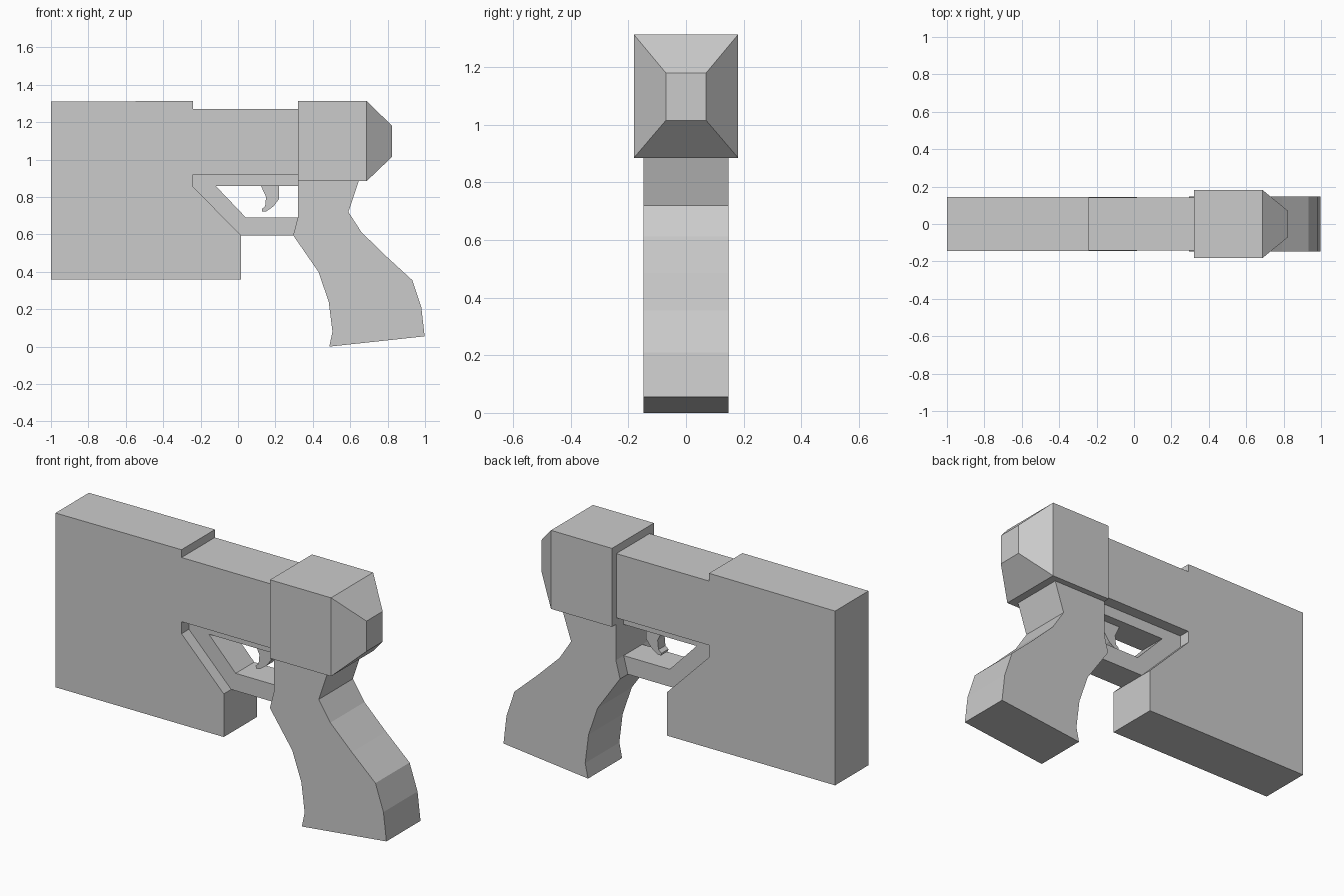
import bpy, bmesh

if "Cube" in bpy.data.objects:
    bpy.data.objects.remove(bpy.data.objects["Cube"])


def extrude_profile(name, points, half_width):
    """Extrude an x-z outline symmetrically along y."""
    bm = bmesh.new()
    face = bm.faces.new([bm.verts.new((x, -half_width, z)) for x, z in points])
    ext = bmesh.ops.extrude_face_region(bm, geom=[face])
    moved = [v for v in ext["geom"] if isinstance(v, bmesh.types.BMVert)]
    bmesh.ops.translate(bm, verts=moved, vec=(0, 2 * half_width, 0))
    finish(name, bm)


def finish(name, bm):
    bmesh.ops.recalc_face_normals(bm, faces=bm.faces)
    mesh = bpy.data.meshes.new(name)
    bm.to_mesh(mesh)
    bm.free()
    bpy.context.collection.objects.link(bpy.data.objects.new(name, mesh))


def loft_rects(name, sections):
    """Join rectangular sections (x, half y, z low, z high) along x."""
    bm = bmesh.new()
    rings = [[bm.verts.new((x, y, z)) for y, z in
              ((-w, lo), (w, lo), (w, hi), (-w, hi))]
             for x, w, lo, hi in sections]
    for a, b in zip(rings, rings[1:]):
        for i in range(4):
            j = (i + 1) % 4
            bm.faces.new((a[i], a[j], b[j], b[i]))
    bm.faces.new(rings[0])
    bm.faces.new(rings[-1])
    finish(name, bm)


# Large front block with a sloped notch
extrude_profile("front_block", [
    (-1, 0.36), (0.015, 0.36), (0.015, 0.595), (-0.24, 0.855),
    (-0.24, 1.313), (-1, 1.31)], 0.144)

# Middle body
loft_rects("middle_body", [(-0.24, 0.143, 0.92, 1.27),
                           (0.33, 0.143, 0.92, 1.27)])

# Rear housing with tapered end
loft_rects("rear_housing", [(0.32, 0.181, 0.885, 1.313),
                            (0.688, 0.181, 0.885, 1.313),
                            (0.824, 0.07, 1.015, 1.18)])

# Trigger guard, a narrower open loop running into the grip
extrude_profile("trigger_guard", [
    (-0.24, 0.922), (-0.24, 0.855), (0.015, 0.595), (0.33, 0.595),
    (0.33, 0.69), (0.042, 0.69), (-0.12, 0.86), (0.33, 0.86),
    (0.33, 0.922)], 0.08)

# Trigger
extrude_profile("trigger", [
    (0.12, 0.865), (0.15, 0.80), (0.145, 0.75), (0.127, 0.735),
    (0.13, 0.722), (0.15, 0.722), (0.19, 0.75), (0.22, 0.79),
    (0.22, 0.865)], 0.03)

# Curved grip
extrude_profile("grip", [
    (0.32, 0.89), (0.32, 0.69), (0.295, 0.595), (0.43, 0.40),
    (0.485, 0.24), (0.505, 0.08), (0.488, 0.0), (0.998, 0.055),
    (0.98, 0.21), (0.932, 0.355), (0.79, 0.485), (0.66, 0.612),
    (0.59, 0.72), (0.647, 0.89)], 0.147)
